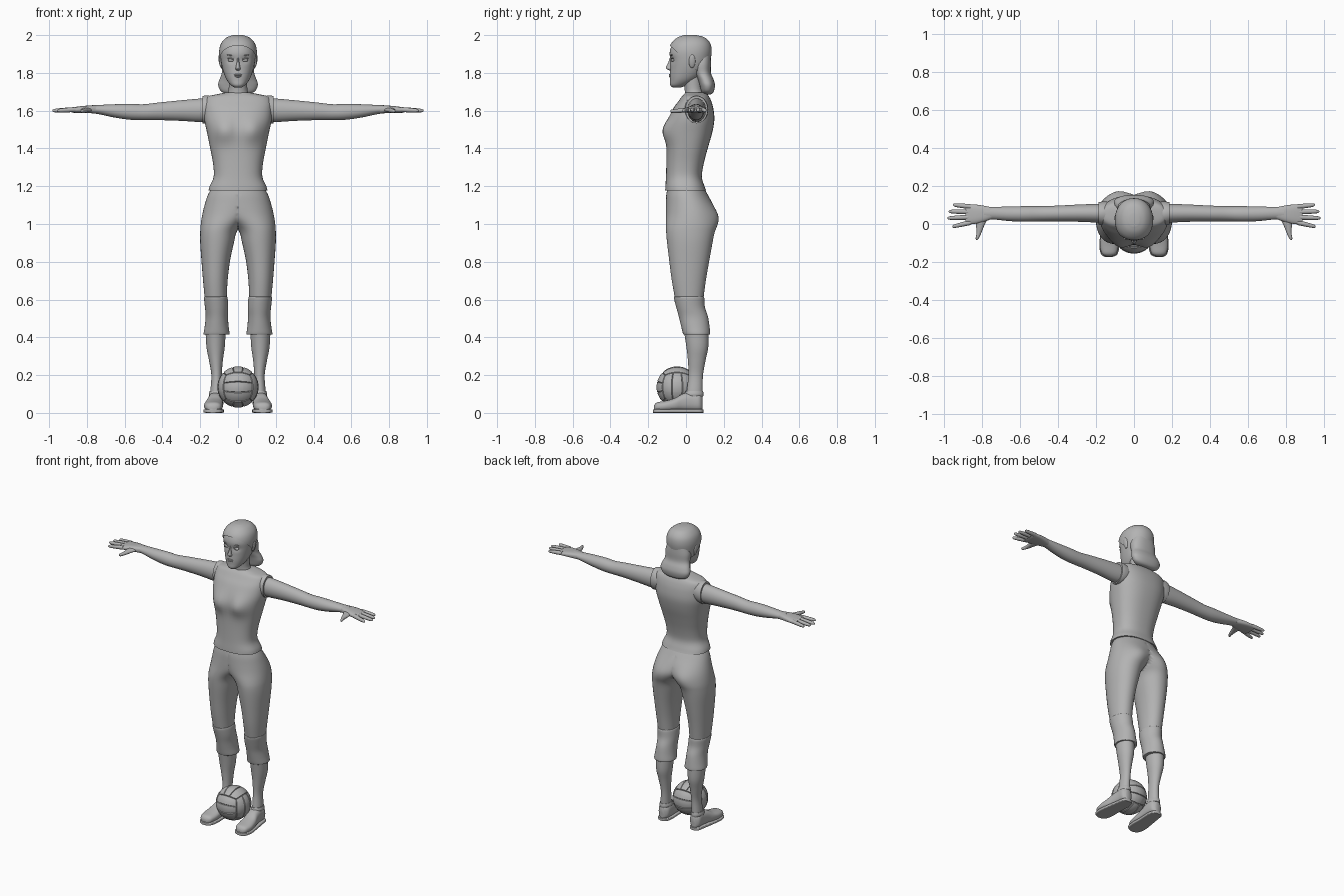
import bpy, bmesh, math
from mathutils import Vector, Matrix

grey = bpy.data.materials.new("plain_grey")
grey.diffuse_color = (0.45, 0.45, 0.45, 1)


def finish(name, bm, mirror=False, angle=50):
    bmesh.ops.recalc_face_normals(bm, faces=bm.faces)
    me = bpy.data.meshes.new(name)
    bm.to_mesh(me)
    bm.free()
    me.materials.append(grey)
    ob = bpy.data.objects.new(name, me)
    bpy.context.collection.objects.link(ob)
    bpy.ops.object.select_all(action='DESELECT')
    ob.select_set(True)
    bpy.context.view_layer.objects.active = ob
    bpy.ops.object.shade_smooth_by_angle(angle=math.radians(angle))
    if mirror:
        ob.modifiers.new("mirror", 'MIRROR').merge_threshold = 0.0005
    return ob


def spline(rings, sub):
    """Smoothly interpolate between the given cross-sections."""
    out = []
    for i in range(len(rings) - 1):
        p0, p1 = rings[max(i - 1, 0)], rings[i]
        p2, p3 = rings[i + 1], rings[min(i + 2, len(rings) - 1)]
        for k in range(sub):
            t = k / sub
            out.append([0.5 * (2*b + (c - a)*t + (2*a - 5*b + 4*c - d)*t*t + (3*b - a - 3*c + d)*t**3)
                        for a, b, c, d in zip(p0, p1, p2, p3)])
    return out + [list(rings[-1])]


def loft(name, rings, axis='z', n=32, power=2.0, sub=4, mirror=False, shape=None, half=False, cut=None):
    """Rings are (position, a_min, a_max, b_min, b_max) across the axis."""
    bm = bmesh.new()
    rows = []
    for t, a0, a1, b0, b1 in spline(rings, sub):
        row = []
        for k in range(n):
            c, s = math.cos(2*math.pi*k/n), math.sin(2*math.pi*k/n)
            a = (a0 + a1)/2 + (a1 - a0)/2 * math.copysign(abs(c)**(2/power), c)
            b = (b0 + b1)/2 + (b1 - b0)/2 * math.copysign(abs(s)**(2/power), s)
            co = Vector({'z': (a, b, t), 'x': (t, a, b), 'y': (a, t, b)}[axis])
            if shape:
                co = shape(co)
            if half:
                co.x = max(co.x, 0)
            row.append(bm.verts.new(co))
        rows.append(row)
    for r, q in zip(rows, rows[1:]):
        for k in range(n):
            bm.faces.new((r[k], r[(k+1) % n], q[(k+1) % n], q[k]))
    bm.faces.new(rows[0])
    bm.faces.new(rows[-1])
    if half:
        wall = [f for f in bm.faces if all(v.co.x < 1e-5 for v in f.verts)]
        bmesh.ops.delete(bm, geom=wall, context='FACES')
    if cut:
        bmesh.ops.bisect_plane(bm, geom=bm.verts[:] + bm.edges[:] + bm.faces[:],
                               plane_co=cut[0], plane_no=cut[1], clear_inner=True)
    return finish(name, bm, mirror)


def sym(rings):
    return [(z, -w, w, y0, y1) for z, w, y0, y1 in rings]


def ellipsoid(name, centre, radii, tilt=0, mirror=False):
    bm = bmesh.new()
    m = Matrix.Translation(centre) @ Matrix.Rotation(tilt, 4, 'Y') @ Matrix.Diagonal((*radii, 1))
    bmesh.ops.create_uvsphere(bm, u_segments=16, v_segments=10, radius=1, matrix=m)
    return finish(name, bm, mirror)


def bump(co, x, z, sx, sz):
    return math.exp(-((abs(co.x) - x)/sx)**2 - ((co.z - z)/sz)**2)


# Shirt with bust and flared hem
def bust(co):
    if co.y < 0:
        co.y -= 0.03 * bump(co, 0.075, 1.495, 0.06, 0.06)
    return co


loft("shirt", sym([
    (1.178, .156, -.110, .106), (1.20, .15, -.109, .098), (1.25, .129, -.106, .084),
    (1.32, .132, -.104, .094), (1.40, .147, -.103, .115), (1.48, .163, -.102, .138),
    (1.55, .178, -.092, .150), (1.61, .181, -.068, .145), (1.65, .178, -.040, .134),
    (1.675, .160, -.022, .122), (1.688, .105, -.010, .112), (1.695, .07, -.004, .104)]),
    n=48, power=2.4, shape=bust)
loft("sleeve_edge", [(.11, -.01, .115, 1.55, 1.672), (.16, -.008, .118, 1.535, 1.680),
                     (.187, -.003, .115, 1.533, 1.678)], 'x', mirror=True)
loft("neck", sym([(1.66, .07, -.005, .105), (1.69, .056, -.006, .095),
                  (1.72, .049, -.008, .085), (1.80, .05, -.02, .085)]))


# Trousers, one half mirrored
def seat(co):
    if co.y > 0:
        co.y += 0.016 * bump(co, 0.09, 1.035, 0.065, 0.06)
    return co


loft("trousers", [
    (.605, .060, .176, -.058, .092), (.70, .055, .185, -.075, .105), (.80, .043, .193, -.088, .122),
    (.90, .022, .200, -.100, .140), (.96, .006, .200, -.105, .150), (1.0, -.030, .197, -.106, .157),
    (1.05, -.10, .189, -.106, .157), (1.10, -.14, .177, -.106, .143), (1.15, -.159, .161, -.105, .118),
    (1.19, -.14, .14, -.098, .095)], n=48, power=2.1, mirror=True, shape=seat, half=True)

# Lower legs
loft("knee_pad", [(.414, .050, .177, -.010, .123), (.42, .045, .182, -.016, .128),
                  (.46, .050, .176, -.026, .124), (.51, .053, .171, -.038, .116),
                  (.56, .052, .175, -.052, .100), (.608, .055, .180, -.064, .097),
                  (.616, .060, .176, -.060, .092)], mirror=True)
loft("sock", [(.07, .086, .148, -.002, .088), (.12, .086, .146, .004, .088), (.20, .086, .141, .013, .090),
              (.28, .080, .154, .010, .104), (.35, .070, .167, .002, .118), (.44, .065, .172, -.012, .118)],
     mirror=True)
loft("sock_cuff", [(.088, .082, .152, -.006, .091), (.10, .080, .154, -.008, .093),
                   (.115, .084, .150, -.002, .090)], mirror=True)
loft("shoe", [(-.170, .115, .150, .010, .038), (-.155, .092, .170, .008, .055), (-.11, .081, .180, .008, .064),
              (-.06, .080, .174, .008, .078), (-.02, .079, .163, .008, .100), (.03, .077, .156, .008, .112),
              (.07, .080, .154, .008, .108), (.088, .100, .135, .012, .085)],
     'y', power=2.4, mirror=True)
loft("sole", [(-.175, .118, .148, 0, .018), (-.16, .088, .173, 0, .02), (-.11, .076, .183, 0, .02),
              (-.04, .077, .174, 0, .02), (.04, .074, .161, 0, .02), (.08, .084, .153, 0, .02),
              (.093, .105, .132, 0, .018)], 'y', power=5, mirror=True)

# Arms and hands
loft("arm", [
    (.12, .005, .108, 1.545, 1.667), (.20, .008, .106, 1.540, 1.664), (.30, .012, .102, 1.546, 1.655),
    (.42, .014, .096, 1.550, 1.643), (.50, .014, .094, 1.550, 1.634), (.57, .012, .094, 1.552, 1.636),
    (.65, .015, .092, 1.563, 1.634), (.74, .024, .090, 1.582, 1.630), (.79, .024, .090, 1.588, 1.628)],
    'x', mirror=True)
loft("palm", [(.75, .026, .088, 1.585, 1.628), (.79, .012, .096, 1.587, 1.627),
              (.83, .002, .102, 1.588, 1.624), (.87, -.002, .103, 1.589, 1.618),
              (.888, .004, .098, 1.595, 1.613)], 'x', power=2.6, mirror=True)
for label, x1, y0, y1 in (("index", .957, .008, -.014), ("middle", .983, .036, .031),
                          ("ring", .976, .064, .066), ("little", .953, .091, .101)):
    def at(f, r):
        x, y, z = .86 + (x1 - .86)*f, y0 + (y1 - y0)*f, 1.606 - .006*f
        return (x, y - r, y + r, z - r, z + r)
    loft(label + "_finger", [at(0, .013), at(.5, .012), at(.9, .009), at(1, .003)],
         'x', n=12, mirror=True)
loft("thumb", [(.035, .765, .835, 1.592, 1.618), (-.005, .787, .832, 1.590, 1.614),
               (-.045, .803, .829, 1.588, 1.610), (-.075, .817, .834, 1.589, 1.606),
               (-.083, .824, .831, 1.594, 1.601)], 'y', n=16, mirror=True)


# Head with eye sockets
def sockets(co):
    if co.y < 0:
        co.y += 0.009 * bump(co, 0.036, 1.868, 0.022, 0.016)
    return co


skull = [(1.722, .018, -.070, -.030), (1.735, .038, -.083, .005), (1.76, .058, -.084, .050),
         (1.79, .072, -.085, .085), (1.83, .084, -.083, .108), (1.87, .091, -.084, .120),
         (1.91, .093, -.086, .126), (1.95, .082, -.072, .118), (1.98, .054, -.040, .090),
         (1.993, .020, -.005, .045)]
loft("head", sym(skull), n=48, power=2.15, shape=sockets)
loft("nose", sym([(1.812, .008, -.086, -.065), (1.822, .014, -.103, -.065), (1.832, .011, -.105, -.065),
                  (1.855, .007, -.094, -.065), (1.885, .005, -.084, -.065)]), n=16)
ellipsoid("eye", (.036, -.069, 1.867), (.018, .009, .008), mirror=True)
ellipsoid("upper_eyelid", (.037, -.072, 1.875), (.020, .008, .003), -.1, mirror=True)
ellipsoid("eyebrow", (.038, -.075, 1.893), (.021, .006, .0035), -.12, mirror=True)
ellipsoid("upper_lip", (0, -.083, 1.790), (.021, .008, .0045))
ellipsoid("lower_lip", (0, -.082, 1.781), (.017, .008, .005))
ellipsoid("ear", (.093, .032, 1.862), (.009, .018, .036), .15, mirror=True)

# Hair cap above a slanted hairline, and gathered hair behind the neck
cap = [(z + .007 * (z > 1.9), w + .007, y0 - .006, y1 + .010) for z, w, y0, y1 in skull[3:]]
loft("hair_cap", sym(cap), n=48, power=2.15, cut=((0, -.085, 1.945), (0, .68, .73)))
loft("hair_tail", sym([(1.90, .070, .035, .130), (1.85, .086, .030, .132), (1.80, .086, .045, .132),
                       (1.765, .098, .062, .146), (1.735, .105, .072, .153), (1.705, .092, .080, .148),
                       (1.690, .065, .090, .138), (1.685, .030, .105, .125)]), n=40, power=2.3)

# Ball with three raised strips on each of six sides
bm = bmesh.new()
steps = [(i + f) / 3 for i in range(3) for f in (0, .05, .3, .5, .7, .95)] + [1]
last = len(steps) - 1
for d in range(3):
    for side in (-1, 1):
        grid = []
        for i, u in enumerate(steps):
            line = []
            for j, v in enumerate(steps):
                p = Vector((0, 0, 0))
                p[d] = side
                p[(d + 1) % 3] = math.tan((u - .5) * math.pi / 2)
                p[(d + 2) % 3] = math.tan((v - .5) * math.pi / 2)
                groove = i % 6 == 0 or j in (0, last)
                line.append(bm.verts.new(p.normalized() * (.104 if groove else .109)
                                         + Vector((0, -.047, .137))))
            grid.append(line)
        for i in range(last):
            for j in range(last):
                bm.faces.new((grid[i][j], grid[i+1][j], grid[i+1][j+1], grid[i][j+1]))
bmesh.ops.remove_doubles(bm, verts=bm.verts, dist=0.0002)
finish("ball", bm, angle=30)
